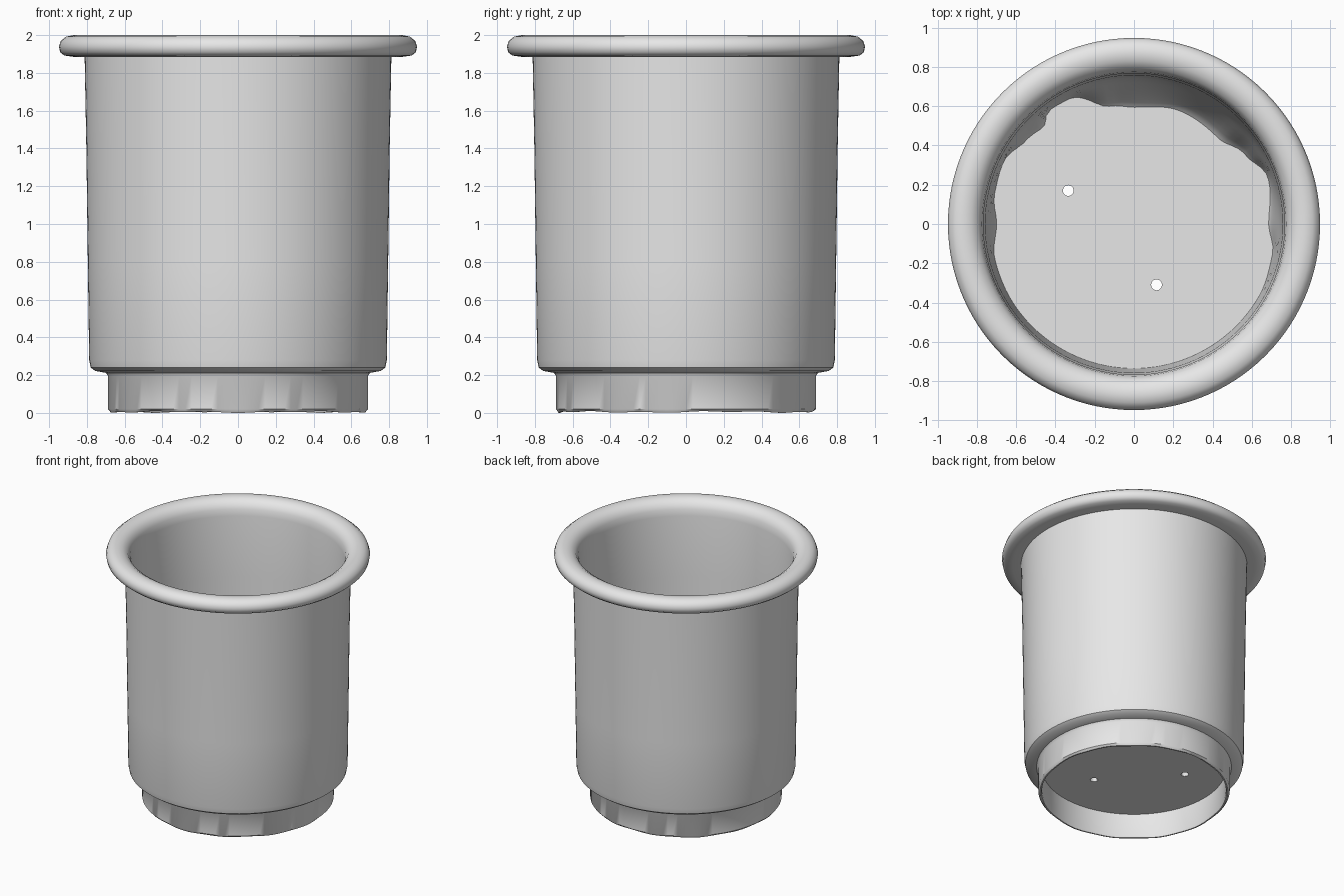
import bpy, bmesh, math

cube = bpy.data.objects.get("Cube")
if cube:
    bpy.data.objects.remove(cube, do_unlink=True)

# One plain grey material
grey = bpy.data.materials.new("plain grey")
grey.use_nodes = True
GREY = (0.8, 0.8, 0.8, 1.0)
grey.diffuse_color = GREY
grey.node_tree.nodes["Principled BSDF"].inputs["Base Color"].default_value = GREY

SEGMENTS = 120


def make_object(name, bm, material=grey):
    bmesh.ops.recalc_face_normals(bm, faces=bm.faces)
    mesh = bpy.data.meshes.new(name)
    bm.to_mesh(mesh)
    bm.free()
    mesh.materials.append(material)
    obj = bpy.data.objects.new(name, mesh)
    bpy.context.collection.objects.link(obj)
    return obj


def smooth(obj, degrees=40):
    bpy.ops.object.select_all(action='DESELECT')
    obj.select_set(True)
    bpy.context.view_layer.objects.active = obj
    bpy.ops.object.shade_smooth_by_angle(angle=math.radians(degrees))


# Radius of the uneven inner floor edge, by angle in degrees
FLOOR_EDGE = [(0, .68), (20, .72), (32, .66), (45, .60), (68, .61), (90, .58),
              (102, .60), (117, .715), (127, .72), (133, .67), (142, .69),
              (154, .735), (168, .725), (180, .695), (194, .73), (215, .735),
              (330, .735), (348, .72), (360, .68)]


def floor_edge(angle):
    for (a0, r0), (a1, r1) in zip(FLOOR_EDGE, FLOOR_EDGE[1:]):
        if a0 <= angle <= a1:
            t = (angle - a0) / (a1 - a0)
            return r0 + (r1 - r0) * t * t * (3 - 2 * t)


# Outer side from foot to rim, then the lip down the inside
OUTER = [(.675, .005), (.688, .02), (.688, .195), (.70, .212), (.755, .222),
         (.78, .24), (.788, .28), (.795, .8), (.803, 1.4), (.812, 1.885),
         (.87, 1.885), (.92, 1.892), (.942, 1.91), (.948, 1.94), (.938, 1.97),
         (.91, 1.992), (.87, 2.0), (.83, 1.992), (.795, 1.97), (.775, 1.93),
         (.768, 1.88), (.758, 1.4), (.75, .9)]
FOOT_INSIDE = [(.66, .205), (.66, .02), (.665, .005)]


def section(angle):
    """Closed cross-section of the pot wall at one angle."""
    edge = floor_edge(angle)
    inner = []
    for t in (1, .75, .5, .3, .15, .05, 0):
        # thickened foot of the inner wall blends out toward the top
        blend = t ** 0.6
        inner.append((edge + (.745 - edge) * blend, .235 + .37 * t))
    points = OUTER + inner + FOOT_INSIDE
    wave = .005 * math.sin(math.radians(angle * 9)) * math.cos(math.radians(angle * 4))
    return [(r, z + wave if z < .01 else z) for r, z in points]


# Pot wall with foot ring and rolled rim
bm = bmesh.new()
rings = []
for i in range(SEGMENTS):
    deg = 360 * i / SEGMENTS
    a = math.radians(deg)
    rings.append([bm.verts.new((r * math.cos(a), r * math.sin(a), z))
                  for r, z in section(deg)])
n = len(rings[0])
for i, ring in enumerate(rings):
    nxt = rings[(i + 1) % SEGMENTS]
    for j in range(n):
        k = (j + 1) % n
        bm.faces.new((ring[j], nxt[j], nxt[k], ring[k]))
pot_wall = make_object("pot_wall", bm)
smooth(pot_wall)


def cylinder(name, r_low, r_high, z_low, z_high, x=0, y=0, sides=SEGMENTS):
    bm = bmesh.new()
    bmesh.ops.create_cone(bm, cap_ends=True, segments=sides, radius1=r_low,
                          radius2=r_high, depth=z_high - z_low)
    bmesh.ops.translate(bm, verts=bm.verts, vec=(x, y, (z_low + z_high) / 2))
    return make_object(name, bm)


# Raised floor with two drain holes
floor = cylinder("pot_floor", .67, .738, .2, .245)
for x, y in ((-.335, .17), (.115, -.31)):
    cutter = cylinder("drain_cutter", .028, .028, .1, .4, x, y, 12)
    cutter.hide_render = True
    bpy.ops.object.select_all(action='DESELECT')
    floor.select_set(True)
    bpy.context.view_layer.objects.active = floor
    cut = floor.modifiers.new("drain_hole", 'BOOLEAN')
    cut.operation = 'DIFFERENCE'
    cut.solver = 'EXACT'
    cut.object = cutter
    bpy.ops.object.modifier_apply(modifier=cut.name)
    bpy.data.objects.remove(cutter, do_unlink=True)
smooth(floor, 30)
